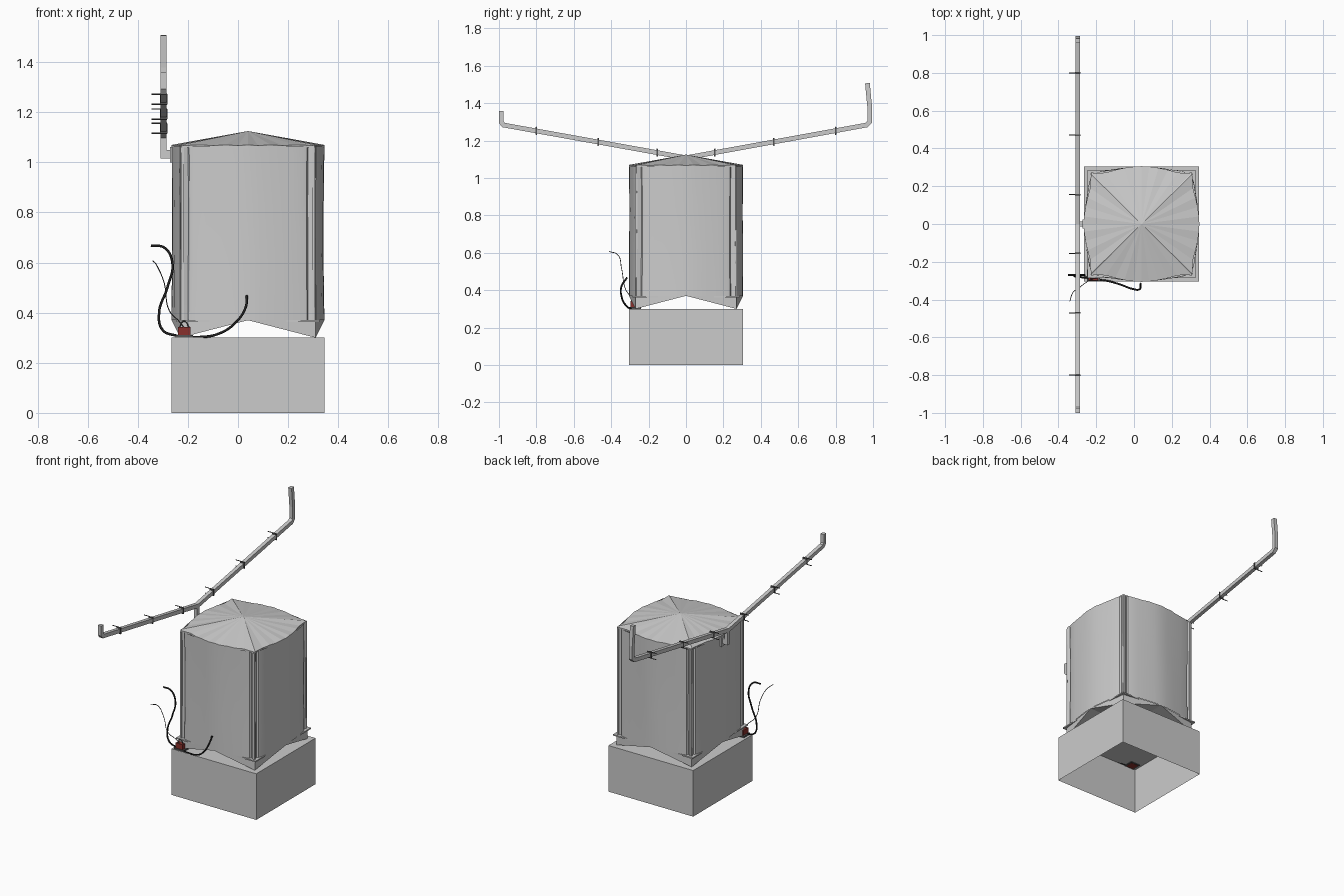
import bpy, bmesh, math, random
from mathutils import Vector

if "Cube" in bpy.data.objects:
    bpy.data.objects.remove(bpy.data.objects["Cube"])

random.seed(4)
CX = 0.04  # centre of plinth and tank


def material(name, rgb):
    m = bpy.data.materials.new(name)
    m.diffuse_color = (*rgb, 1)
    m.use_nodes = True
    m.node_tree.nodes["Principled BSDF"].inputs["Base Color"].default_value = m.diffuse_color
    return m


BLACK = material("black_rubber", (0.015, 0.015, 0.015))
RED = material("red_paint", (0.25, 0.03, 0.025))
DARK = material("dark_metal", (0.09, 0.09, 0.09))


def make(name, verts, faces, mat=None, smooth=False, recalc=True):
    me = bpy.data.meshes.new(name)
    me.from_pydata([tuple(v) for v in verts], [], faces)
    if recalc:
        bm = bmesh.new()
        bm.from_mesh(me)
        bmesh.ops.recalc_face_normals(bm, faces=bm.faces)
        bm.to_mesh(me)
        bm.free()
    ob = bpy.data.objects.new(name, me)
    bpy.context.collection.objects.link(ob)
    if mat:
        me.materials.append(mat)
    if smooth:
        bpy.ops.object.select_all(action='DESELECT')
        ob.select_set(True)
        bpy.context.view_layer.objects.active = ob
        bpy.ops.object.shade_smooth_by_angle(angle=math.radians(25))
    return ob


BOX_FACES = [(0, 1, 3, 2), (4, 6, 7, 5), (0, 4, 5, 1), (2, 3, 7, 6), (0, 2, 6, 4), (1, 5, 7, 3)]


def box(name, x, y, z, mat=None, skip=()):
    v = [(a, b, c) for a in x for b in y for c in z]
    return make(name, v, [f for i, f in enumerate(BOX_FACES) if i not in skip], mat)


def tube(name, pts, r, mat=None):
    cu = bpy.data.curves.new(name, 'CURVE')
    cu.dimensions = '3D'
    cu.bevel_depth, cu.bevel_resolution, cu.resolution_u = r, 2, 8
    cu.use_fill_caps = True
    sp = cu.splines.new('BEZIER')
    sp.bezier_points.add(len(pts) - 1)
    for b, p in zip(sp.bezier_points, pts):
        b.co = p
        b.handle_left_type = b.handle_right_type = 'AUTO'
    ob = bpy.data.objects.new(name, cu)
    bpy.context.collection.objects.link(ob)
    if mat:
        cu.materials.append(mat)
    return ob


def four_sides(half):
    """Mirror a half side profile (t, distance) and turn it round four sides."""
    side = [(-t, d) for t, d in reversed(half[1:])] + half
    out = []
    for k in range(4):
        a = -k * math.pi / 2
        for t, d in side:
            out.append((t * math.cos(a) - d * math.sin(a), t * math.sin(a) + d * math.cos(a)))
    return out


# Plinth, open underneath
box("plinth", (CX - .305, CX + .305), (-.305, .305), (0, .3), skip=(4,))

# Tank wall with bulging sides, folded corners and slight wrinkles
wall = four_sides([(0, .305), (.05, .302), (.11, .295), (.17, .286), (.22, .277),
                   (.235, .272), (.24, .262), (.265, .27)])
n = len(wall)
levels = (.37, .6, .83, 1.065)
verts = []
for i, z in enumerate(levels):
    for x, y in wall:
        s = 1 - random.uniform(0, .012) * (i in (1, 2))
        verts.append((CX + x * s, y * s, z))
faces = [(r * n + i, r * n + (i + 1) % n, (r + 1) * n + (i + 1) % n, (r + 1) * n + i)
         for r in range(3) for i in range(n)]
make("tank_wall", verts, faces, smooth=True)

# Shallow pleated roof with a short hem
rim = four_sides([(0, .306), (.04, .304), (.09, .297), (.14, .286), (.19, .272), (.264, .268)])
m = len(rim)
verts = [(CX + x, y, 1.07) for x, y in rim] + [(CX + x, y, 1.06) for x, y in rim] + [(CX, 0, 1.125)]
for i in range(0, m, 2):
    verts[i] = (*verts[i][:2], 1.067)
faces = [(i, (i + 1) % m, 2 * m) for i in range(m)]
faces += [(m + i, m + (i + 1) % m, (i + 1) % m, i) for i in range(m)]
make("tank_roof", verts, faces)

# Underside: four inverted pyramids that stand on the plinth corners
verts, faces = [], []
for sx in (-1, 1):
    for sy in (-1, 1):
        b = len(verts)
        verts += [(CX, 0, .37), (CX + sx * .305, 0, .37), (CX + sx * .27, sy * .27, .37),
                  (CX, sy * .305, .37), (CX + sx * .27, sy * .27, .3)]
        faces += [(b + i, b + (i + 1) % 4, b + 4) for i in range(4)]
make("tank_feet", verts, faces)

# Corner flanges and corner seams
for sx in (-1, 1):
    for sy in (-1, 1):
        xs = sorted((CX + sx * .15, CX + sx * .285))
        ys = sorted((sy * .255, sy * .285))
        box("corner_flange", xs, ys, (.362, .37))
        xs = sorted((CX + sx * .258, CX + sx * .286))
        ys = sorted((sy * .15, sy * .285))
        box("corner_flange", xs, ys, (.362, .37))
        xs = sorted((CX + sx * .255, CX + sx * .268))
        ys = sorted((sy * .258, sy * .272))
        box("corner_seam", xs, ys, (.37, 1.06))


# Two-armed rail: square section swept along a bent path
def rail(name, path, w, x0, x1):
    pts = [Vector(p) for p in path]
    left, right = [], []
    for i, p in enumerate(pts):
        d1 = (p - pts[max(i - 1, 0)]).normalized() if i else (pts[1] - p).normalized()
        d2 = (pts[i + 1] - p).normalized() if i < len(pts) - 1 else d1
        t = (d1 + d2).normalized()
        nrm = Vector((-t.y, t.x))
        h = w / 2 / max(t.dot(d1), .3)
        left.append(p + nrm * h)
        right.append(p - nrm * h)
    vs = [(x, q.x, q.y) for i in range(len(pts)) for x, q in
          ((x0, left[i]), (x1, left[i]), (x1, right[i]), (x0, right[i]))]
    fs = [(4 * i + k, 4 * i + (k + 1) % 4, 4 * i + 4 + (k + 1) % 4, 4 * i + 4 + k)
          for i in range(len(pts) - 1) for k in range(4)]
    e = 4 * (len(pts) - 1)
    make(name, vs, fs + [(0, 3, 2, 1), (e, e + 1, e + 2, e + 3)])


rail("rail_arms", [(-.988, 1.358), (-.988, 1.298), (-.975, 1.283), (0, 1.108),
                   (.965, 1.283), (.982, 1.3), (.982, 1.38), (.97, 1.507)], .025, -.309, -.285)
box("rail_post", (-.309, -.285), (-.0125, .0125), (1.015, 1.11))
box("rail_bracket", (-.309, -.25), (-.0125, .0125), (1.015, 1.05))
box("bracket_plate", (-.272, -.255), (-.025, .025), (1.0, 1.062))

# Pairs of pins above and below each arm
for y in (.155, .47, .8):
    for s in (-1, 1):
        z = 1.108 + y * .18
        box("pin_clamp", (-.312, -.282), (s * y - .004, s * y + .004), (z - .02, z + .02), DARK)
        for dz in (-.02, .02):
            tube("pin", [(-.345, s * y, z + dz), (-.283, s * y, z + dz)], .0025, DARK)

# Red connector with a dark base and handle
box("connector_base", (-.25, -.18), (-.303, -.24), (.296, .31), DARK)
box("connector_body", (-.24, -.19), (-.298, -.248), (.295, .343), RED)
tube("connector_handle", [(-.235, -.285, .34), (-.215, -.285, .366), (-.195, -.285, .34)], .0025, DARK)

# Hoses and thin lead
tube("rear_hose", [(-.348, -.27, .667), (-.295, -.27, .66), (-.262, -.27, .6), (-.282, -.272, .5),
                   (-.315, -.275, .4), (-.3, -.28, .33), (-.24, -.285, .306)], .005, BLACK)
tube("front_hose", [(-.23, -.295, .306), (-.15, -.3, .303), (-.08, -.318, .315), (-.01, -.343, .36),
                    (.03, -.345, .42), (.035, -.315, .468)], .005, BLACK)
tube("thin_lead", [(-.34, -.41, .607), (-.325, -.365, .59), (-.295, -.345, .52), (-.275, -.325, .41),
                   (-.235, -.298, .365), (-.215, -.29, .34)], .002, DARK)
